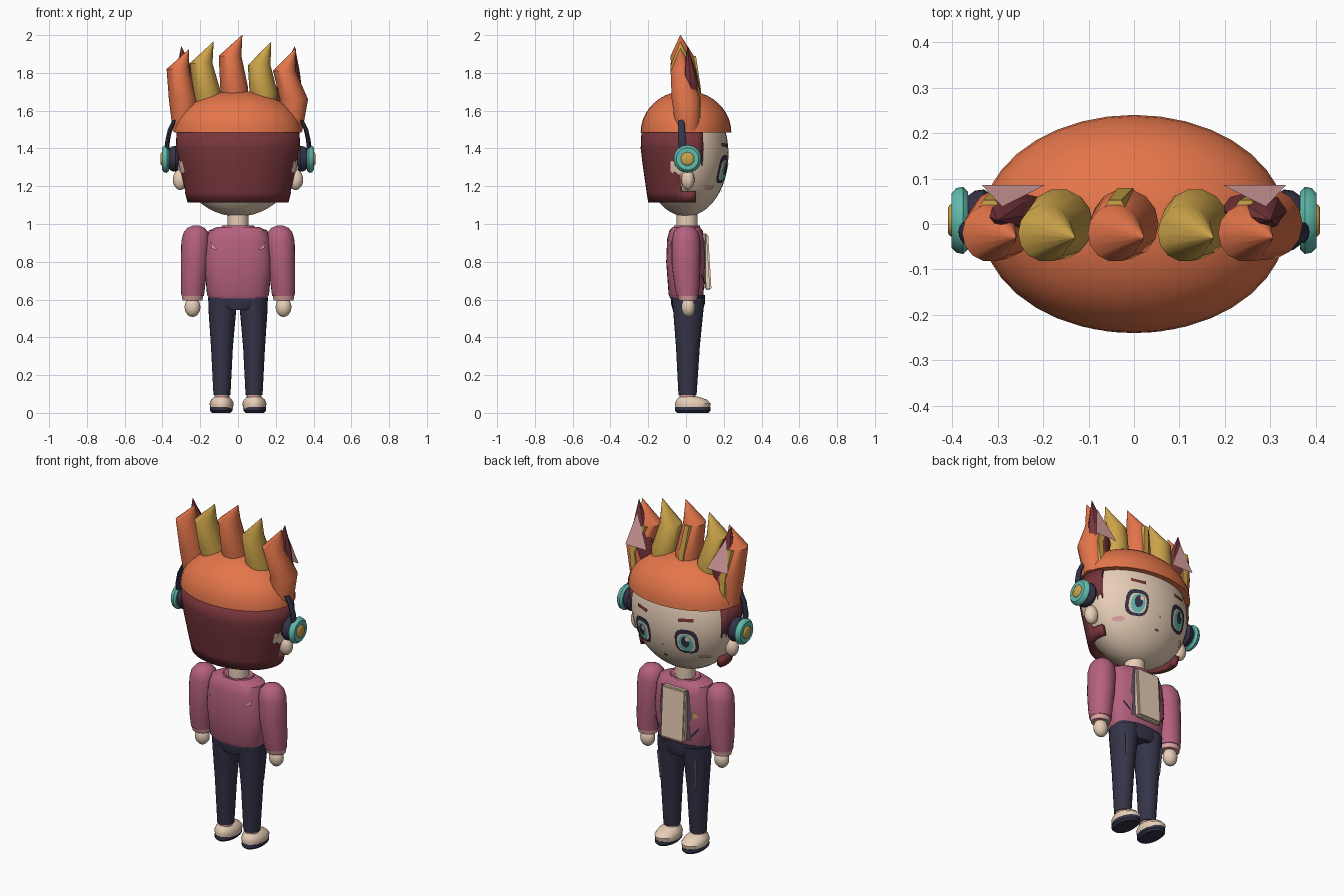
import bpy, bmesh, math
from mathutils import Matrix

cube = bpy.data.objects.get("Cube")
if cube:
    bpy.data.objects.remove(cube, do_unlink=True)


def material(name, rgb):
    m = bpy.data.materials.new(name)
    m.use_nodes = True
    m.diffuse_color = (*rgb, 1)
    m.node_tree.nodes["Principled BSDF"].inputs["Base Color"].default_value = (*rgb, 1)
    return m


ORANGE = material("orange hair", (0.78, 0.18, 0.07))
MAROON = material("maroon hair", (0.18, 0.035, 0.042))
MUSTARD = material("mustard", (0.62, 0.38, 0.07))
CREAM = material("cream skin", (0.80, 0.62, 0.47))
PINK = material("pink jacket", (0.46, 0.12, 0.21))
BLUSH = material("pale pink", (0.72, 0.36, 0.36))
NAVY = material("navy", (0.034, 0.034, 0.066))
TEAL = material("teal", (0.12, 0.50, 0.42))
MAUVE = material("dusky mauve", (0.11, 0.075, 0.12))


def finish(name, bm, mat, angle=40):
    bmesh.ops.recalc_face_normals(bm, faces=bm.faces)
    mesh = bpy.data.meshes.new(name)
    bm.to_mesh(mesh)
    bm.free()
    mesh.materials.append(mat)
    ob = bpy.data.objects.new(name, mesh)
    bpy.context.collection.objects.link(ob)
    bpy.ops.object.select_all(action='DESELECT')
    ob.select_set(True)
    bpy.context.view_layer.objects.active = ob
    bpy.ops.object.shade_smooth_by_angle(angle=math.radians(angle))
    return ob


def loft(name, rings, mat, n=24, power=1.0, keep=None, angle=40):
    """Skin elliptical rings (x, y, z, rx, ry); keep(face centre) may open the shell."""
    bm = bmesh.new()
    loops = []
    for x, y, z, rx, ry in rings:
        ring = []
        for i in range(n):
            c, s = math.cos(i * math.tau / n), math.sin(i * math.tau / n)
            ring.append(bm.verts.new((x + rx * math.copysign(abs(c) ** power, c),
                                      y + ry * math.copysign(abs(s) ** power, s), z)))
        loops.append(ring)
    for a, b in zip(loops, loops[1:]):
        for i in range(n):
            j = (i + 1) % n
            bm.faces.new((a[i], a[j], b[j], b[i]))
    if keep:
        drop = [f for f in bm.faces if not keep(f.calc_center_median())]
        bmesh.ops.delete(bm, geom=drop, context='FACES')
    else:
        bm.faces.new(loops[0][::-1])
        bm.faces.new(loops[-1])
    return finish(name, bm, mat, angle)


def ellipsoid(name, loc, size, mat, n=24):
    bm = bmesh.new()
    bmesh.ops.create_uvsphere(bm, u_segments=n, v_segments=n * 2 // 3, radius=1,
                              matrix=Matrix.Translation(loc) @ Matrix.Diagonal((*size, 1)))
    return finish(name, bm, mat)


def plate(name, pts, surface, mat, lift=0.006):
    """Thin decal: outline in x, z laid on a surface giving y."""
    bm = bmesh.new()
    vs = [bm.verts.new((x, surface(x, z, lift), z)) for x, z in pts]
    cx, cz = (sum(p[k] for p in pts) / len(pts) for k in (0, 1))
    mid = bm.verts.new((cx, surface(cx, cz, lift), cz))
    for a, b in zip(vs, vs[1:] + vs[:1]):
        bm.faces.new((a, b, mid))
    return finish(name, bm, mat)


def oval(x, z, rx, rz, n=16, power=1.0):
    out = []
    for i in range(n):
        c, s = math.cos(math.tau * (i + .5) / n), math.sin(math.tau * (i + .5) / n)
        out.append((x + rx * math.copysign(abs(c) ** power, c),
                    z + rz * math.copysign(abs(s) ** power, s)))
    return out


def face_y(x, z, lift):
    return 0.225 * math.sqrt(max(0, 1 - (x / 0.32) ** 2 - ((z - 1.37) / 0.33) ** 2)) + lift


def chest_y(x, z, lift):
    return 0.104 * max(0, 1 - (abs(x) / 0.178) ** 2.5) ** 0.4 + lift


# Head, cap of hair and back hair
ellipsoid("head", (0, 0, 1.37), (0.32, 0.225, 0.33), CREAM, 36)
loft("hair_cap", [(0, 0, 1.485 + 0.22 * math.sin(t), 0.336 * math.cos(t), 0.24 * math.cos(t))
                  for t in [k * math.pi / 20 for k in range(10)] + [1.56]], ORANGE, 36)


def hair_area(c):
    limit = 0.06 if c.z < 1.17 else -0.03 if c.z < 1.31 else 0.085
    return c.y < limit


back_hair = loft("back_hair", [(0, 0, 1.115, 0.268, 0.2), (0, 0, 1.17, 0.281, 0.209),
                               (0, 0, 1.31, 0.312, 0.229), (0, 0, 1.4, 0.33, 0.24),
                               (0, 0, 1.49, 0.325, 0.236)], MAROON, 48, keep=hair_area)
shell = back_hair.modifiers.new("thickness", 'SOLIDIFY')
shell.thickness = 0.03
shell.offset = -1

# Spiky crest: foot, belly, shoulder and tip of each spike in x, z
spikes = {
    "far_right": (ORANGE, (-0.285, 1.49), (-0.292, 1.66), (-0.318, 1.82), (-0.26, 1.925)),
    "right": (MUSTARD, (-0.15, 1.58), (-0.165, 1.7), (-0.195, 1.85), (-0.13, 1.965)),
    "middle": (ORANGE, (-0.015, 1.6), (-0.02, 1.72), (-0.042, 1.89), (0.022, 2.0)),
    "left": (MUSTARD, (0.14, 1.58), (0.135, 1.7), (0.112, 1.84), (0.175, 1.965)),
    "far_left": (ORANGE, (0.28, 1.49), (0.297, 1.66), (0.245, 1.81), (0.305, 1.93)),
}
for side, (mat, foot, belly, top, tip) in spikes.items():
    def rings(scale, dy):
        sizes = zip((foot, belly, top, tip), (0.06, 0.074, 0.06, 0.001), (0.01, 0, -0.02, -0.03))
        return [(x, y + dy, z, r * scale, r * scale * 1.05) for (x, z), r, y in sizes]
    loft("hair_spike_" + side, rings(1, 0), mat, 14)
    if mat == ORANGE:
        streak = rings(0.45, 0.048)[:3]
        loft("hair_streak_" + side, streak, MUSTARD, 6)

# Side features, built for both sides
for s, side in ((-1, "right"), (1, "left")):
    # Pointed animal ear with a pale inner triangle
    loft("pointed_ear_" + side, [(s * 0.265, 0.035, 1.62, 0.06, 0.03),
                                 (s * 0.265, 0.03, 1.69, 0.075, 0.042),
                                 (s * 0.28, 0.02, 1.8, 0.048, 0.034),
                                 (s * 0.30, 0.008, 1.94, 0.001, 0.001)], MAROON, 8)
    plate("inner_ear_" + side, [(s * 0.195, 1.695), (s * 0.335, 1.695), (s * 0.29, 1.88)],
          lambda x, z, l: 0.082 - (z - 1.695) * 0.26 + l, BLUSH, 0.004)

    # Human ear
    ellipsoid("ear_" + side, (s * 0.305, 0.01, 1.235), (0.04, 0.035, 0.055), CREAM, 16)

    # Headphones
    for part, x0, x1, r, mat in (("cushion", 0.315, 0.365, 0.068, NAVY),
                                 ("cup", 0.365, 0.402, 0.074, TEAL),
                                 ("cap", 0.395, 0.409, 0.036, MUSTARD)):
        h, b = x1 - x0, 0.3
        ob = loft(f"headphone_{part}_{side}",
                  [(0, 0, 0, r * 0.85, r * 0.85), (0, 0, h * b, r, r),
                   (0, 0, h * (1 - b), r * 0.96, r * 0.96), (0, 0, h, r * 0.8, r * 0.8)], mat)
        ob.rotation_euler = (0, s * math.pi / 2, 0)
        ob.location = (s * x0, 0.008, 1.345)
    loft("headphone_band_" + side, [(s * 0.375, -0.015, 1.38, 0.012, 0.022),
                                    (s * 0.373, -0.02, 1.44, 0.012, 0.022),
                                    (s * 0.36, -0.024, 1.5, 0.012, 0.02),
                                    (s * 0.335, -0.025, 1.55, 0.012, 0.018)], NAVY, 10)

    # Painted face
    ex = s * 0.14
    for part, pts, mat, lift in (
            ("outline", oval(ex, 1.29, 0.062, 0.075, 16, 0.7), NAVY, 0.005),
            ("white", oval(ex, 1.285, 0.047, 0.056, 16, 0.7), CREAM, 0.008),
            ("iris", oval(ex, 1.283, 0.038, 0.053), TEAL, 0.011),
            ("pupil", oval(ex, 1.292, 0.022, 0.034), NAVY, 0.014),
            ("glint", oval(ex - 0.014, 1.312, 0.012, 0.014, 8), CREAM, 0.017)):
        plate(f"eye_{part}_{side}", pts, face_y, mat, lift)
    plate("eyebrow_" + side, [(s * 0.10, 1.405), (s * 0.18, 1.412), (s * 0.18, 1.43),
                              (s * 0.10, 1.425)], face_y, MAROON)
    plate("cheek_" + side, oval(s * 0.212, 1.195, 0.027, 0.013), face_y, BLUSH)

    # Sleeve, cuff and hand
    loft("sleeve_" + side, [(s * 0.222, 0, 0.992, 0.015, 0.015), (s * 0.222, 0, 0.98, 0.045, 0.045),
                            (s * 0.222, 0, 0.955, 0.066, 0.066), (s * 0.225, 0, 0.91, 0.075, 0.076),
                            (s * 0.23, 0, 0.79, 0.073, 0.076), (s * 0.238, 0.005, 0.68, 0.065, 0.067),
                            (s * 0.24, 0.008, 0.62, 0.06, 0.058)], PINK)
    loft("cuff_" + side, [(s * 0.241, 0.01, 0.594, 0.053, 0.047),
                          (s * 0.241, 0.008, 0.624, 0.057, 0.054)], BLUSH)
    ellipsoid("hand_" + side, (s * 0.241, 0.012, 0.56), (0.042, 0.037, 0.052), CREAM, 16)

    # Trouser leg with a worn strip, sock and shoe
    loft("trouser_leg_" + side, [(s * 0.085, 0.008, 0.095, 0.045, 0.048),
                                 (s * 0.085, 0.01, 0.35, 0.058, 0.063),
                                 (s * 0.083, 0.012, 0.54, 0.073, 0.08),
                                 (s * 0.08, 0.012, 0.61, 0.078, 0.088)], NAVY)
    plate("worn_strip_" + side, [(s * 0.115, 0.54), (s * 0.13, 0.54), (s * 0.12, 0.37),
                                 (s * 0.11, 0.39)],
          lambda x, z, l: 0.043 + (z - 0.1) * 0.082 + l, MAUVE)
    loft("sock_" + side, [(s * 0.085, 0.008, 0.06, 0.038, 0.04),
                          (s * 0.085, 0.008, 0.1, 0.04, 0.042)], BLUSH, 16)
    loft("shoe_" + side, [(s * 0.087, 0.036, 0.024, 0.06, 0.09), (s * 0.087, 0.036, 0.05, 0.064, 0.095),
                          (s * 0.087, 0.03, 0.07, 0.055, 0.08), (s * 0.086, 0.015, 0.088, 0.036, 0.045)],
         CREAM)
    loft("sole_" + side, [(s * 0.088, 0.036, 0, 0.048, 0.083), (s * 0.088, 0.036, 0.012, 0.06, 0.095),
                          (s * 0.088, 0.036, 0.03, 0.06, 0.093)], NAVY)

    # Jacket details
    plate("pocket_" + side, [(s * 0.105, 0.68), (s * 0.14, 0.725), (s * 0.14, 0.74), (s * 0.105, 0.695)],
          chest_y, NAVY)
    plate("lapel_" + side, [(s * 0.07, 0.66), (s * 0.10, 0.66), (s * 0.092, 0.76), (s * 0.105, 0.80),
                            (s * 0.088, 0.95), (s * 0.06, 0.95)], chest_y, MAUVE, 0.004)
    plate("back_slash_" + side, [(s * 0.148, 0.908), (s * 0.138, 0.868), (s * 0.108, 0.863)],
          lambda x, z, l: -chest_y(x, z, l), BLUSH)

# Nose, mouth and chest badge
plate("nose", oval(0, 1.245, 0.006, 0.006, 8), face_y, BLUSH)
plate("mouth", oval(0, 1.175, 0.014, 0.006, 8), face_y, MAROON)
plate("badge", [(-0.105, 0.795), (-0.14, 0.795), (-0.122, 0.835)], chest_y, MUSTARD, 0.008)

# Neck, torso, collar and hips
loft("neck", [(0, 0.005, 0.95, 0.055, 0.055), (0, 0.005, 1.07, 0.055, 0.055)], CREAM)
loft("jacket", [(0, 0, 0.605, 0.15, 0.083), (0, 0, 0.625, 0.164, 0.092), (0, 0, 0.80, 0.18, 0.105),
                (0, 0, 0.92, 0.168, 0.1), (0, 0, 0.965, 0.155, 0.088), (0, 0, 0.985, 0.11, 0.07)],
     PINK, 32, 0.8)
loft("collar", [(0, 0.005, 0.965, 0.1, 0.075), (0, 0.005, 0.992, 0.085, 0.068),
                (0, 0.005, 0.98, 0.058, 0.056)], PINK)
loft("hips", [(0, 0.01, 0.545, 0.08, 0.08), (0, 0.01, 0.58, 0.15, 0.09),
              (0, 0.01, 0.625, 0.157, 0.09)], NAVY, 28, 0.85)

# Shirt front showing between the open jacket edges
bm = bmesh.new()
bmesh.ops.create_cube(bm, size=1, matrix=Matrix.Translation((0, 0.108, 0.80))
                      @ Matrix.Rotation(0.06, 4, 'X') @ Matrix.Diagonal((0.155, 0.036, 0.30, 1)))
bmesh.ops.bevel(bm, geom=bm.edges[:], offset=0.008, segments=2, affect='EDGES')
finish("shirt_front", bm, CREAM)
